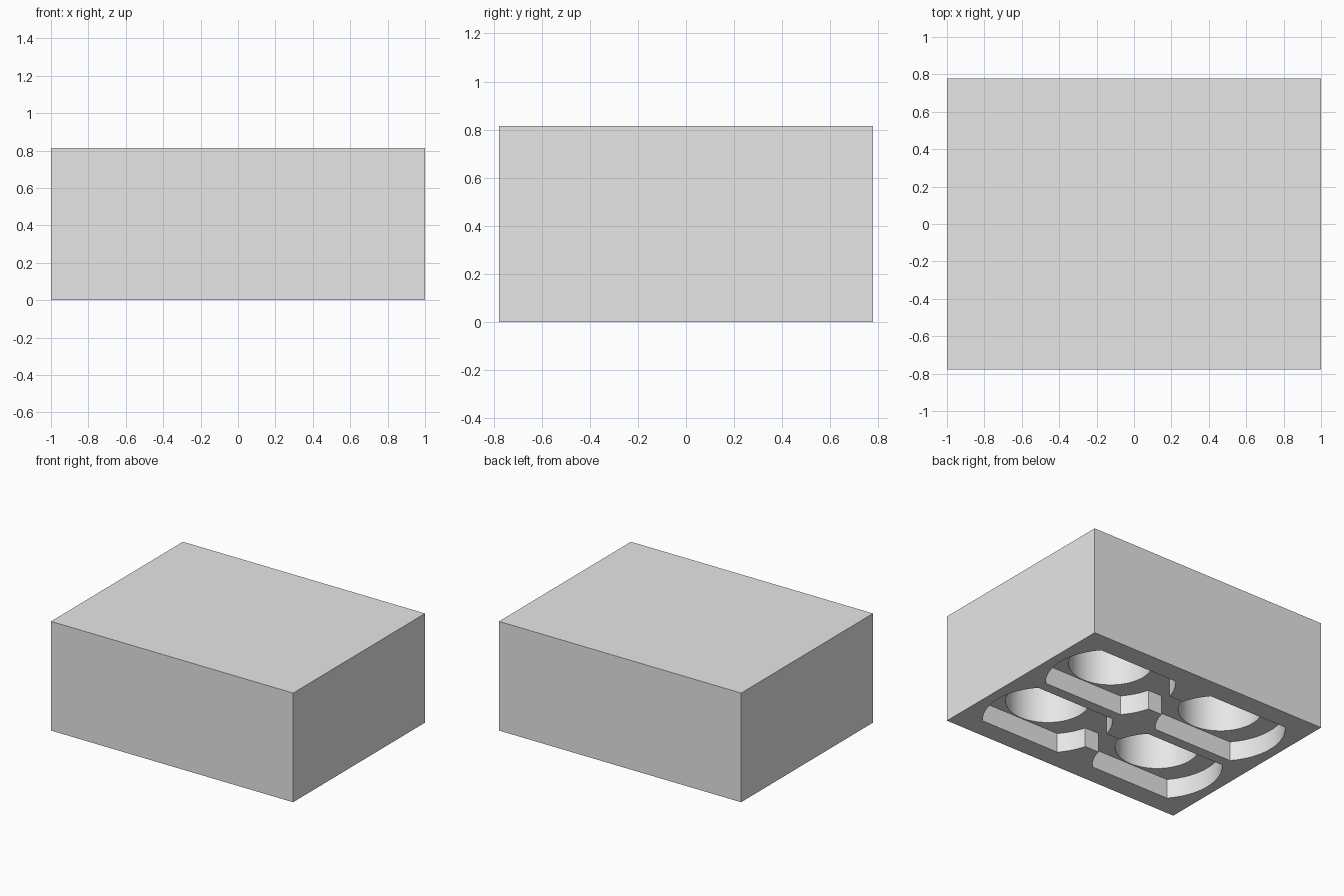
import bpy, bmesh
from math import asin, cos, sin, pi

WIDTH, DEPTH, HEIGHT = 2.0, 1.556, 0.815
CELL_X, ROW_Y = 0.484, 0.332           # well centres
POCKET_R, FLAT, NECK = 0.44, 0.292, 0.112
WELL_R = 0.285
POCKET_TOP, WELL_TOP = 0.145, 0.72

old = bpy.data.objects.get("Cube")
if old:
    bpy.data.objects.remove(old, do_unlink=True)

grey = bpy.data.materials.new("light_grey")
grey.use_nodes = True
grey.diffuse_color = (0.8, 0.8, 0.8, 1)
grey.node_tree.nodes["Principled BSDF"].inputs["Base Color"].default_value = (0.8, 0.8, 0.8, 1)


def prism(name, outline, bottom, top):
    """Extrude a flat outline into a closed solid."""
    bm = bmesh.new()
    face = bm.faces.new([bm.verts.new((x, y, bottom)) for x, y in outline])
    extruded = bmesh.ops.extrude_face_region(bm, geom=[face])["geom"]
    for v in extruded:
        if isinstance(v, bmesh.types.BMVert):
            v.co.z = top
    bmesh.ops.recalc_face_normals(bm, faces=bm.faces)
    mesh = bpy.data.meshes.new(name)
    bm.to_mesh(mesh)
    bm.free()
    mesh.materials.append(grey)
    obj = bpy.data.objects.new(name, mesh)
    bpy.context.collection.objects.link(obj)
    return obj


def arc(cx, cy, r, start, end, steps):
    return [(cx + r * cos(start + (end - start) * i / steps),
             cy + r * sin(start + (end - start) * i / steps)) for i in range(steps + 1)]


def pocket_outline(cy):
    """Two flat-sided discs joined by a short neck."""
    flat, neck = asin(FLAT / POCKET_R), asin(NECK / POCKET_R)
    quarter = arc(CELL_X, 0, POCKET_R, pi - neck, pi - flat, 10)
    quarter += arc(CELL_X, 0, POCKET_R, flat, 0, 14)
    right = quarter + [(x, -y) for x, y in reversed(quarter[:-1])]
    left = [(-x, -y) for x, y in right]
    return [(x, y + cy) for x, y in right + left]


# Solid block
w, d = WIDTH / 2, DEPTH / 2
block = prism("block", [(-w, -d), (w, -d), (w, d), (-w, d)], 0, HEIGHT)

# Shallow pockets and deep round wells cut from the underside
cutters = []
for cy in (-ROW_Y, ROW_Y):
    cutters.append(prism("pocket_cutter", pocket_outline(cy), -0.1, POCKET_TOP))
for cy in (-ROW_Y, ROW_Y):
    for cx in (-CELL_X, CELL_X):
        ring = arc(cx, cy, WELL_R, 0, 2 * pi, 72)[:-1]
        cutters.append(prism("well_cutter", ring, -0.1, WELL_TOP))

bpy.ops.object.select_all(action='DESELECT')
block.select_set(True)
bpy.context.view_layer.objects.active = block
for cutter in cutters:
    cutter.hide_render = True
    mod = block.modifiers.new("cut", 'BOOLEAN')
    mod.operation = 'DIFFERENCE'
    mod.solver = 'EXACT'
    mod.object = cutter
    bpy.ops.object.modifier_apply(modifier=mod.name)
for cutter in cutters:
    bpy.data.objects.remove(cutter, do_unlink=True)

# Smooth curved walls, crisp edges
bpy.ops.object.shade_smooth_by_angle(angle=pi / 6)
